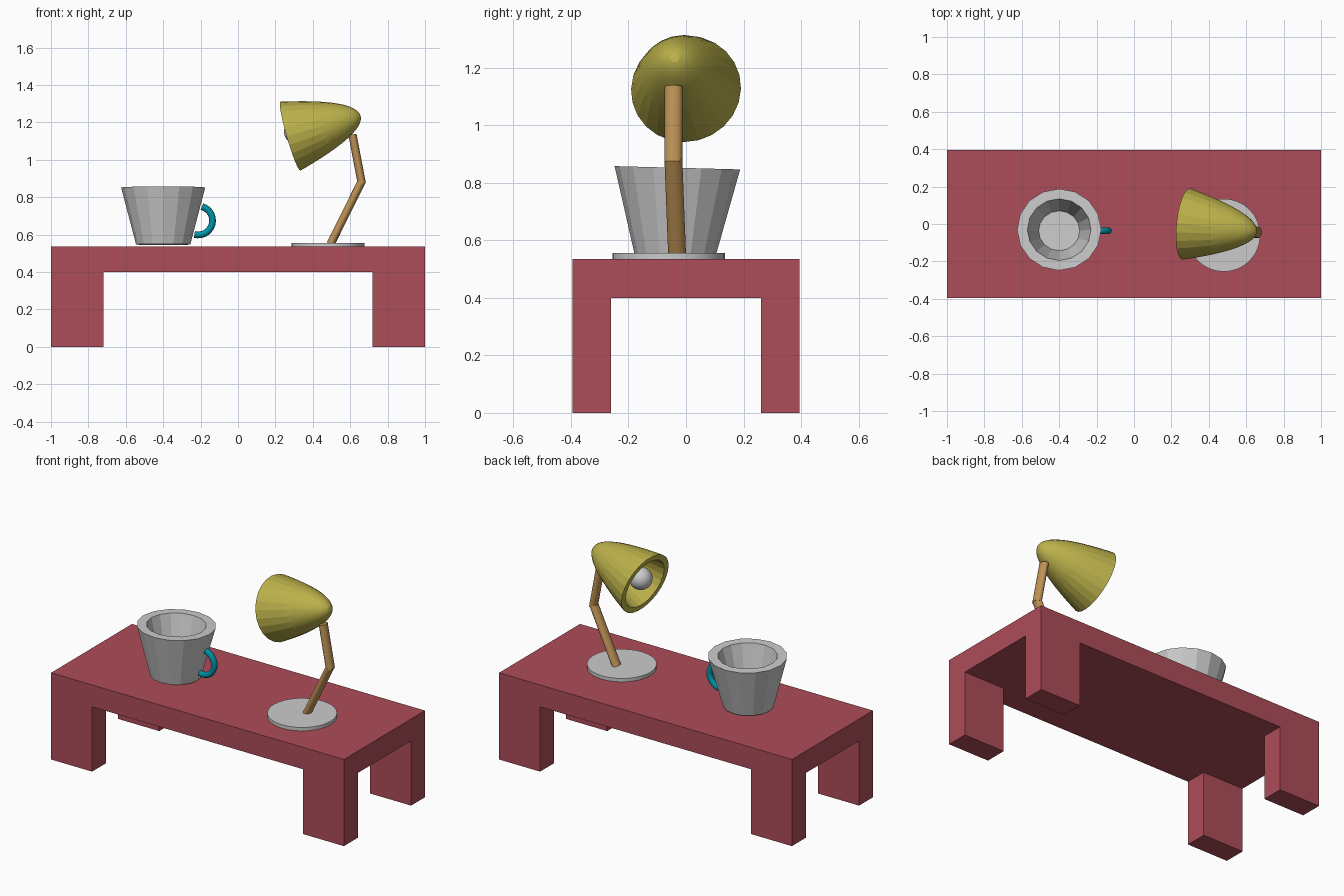
import bpy, bmesh
from math import cos, sin, pi, radians, sqrt
from mathutils import Vector, Matrix

if "Cube" in bpy.data.objects:
    bpy.data.objects.remove(bpy.data.objects["Cube"])


def material(name, rgb):
    m = bpy.data.materials.new(name)
    m.diffuse_color = (*rgb, 1)
    m.use_nodes = True
    m.node_tree.nodes["Principled BSDF"].inputs["Base Color"].default_value = m.diffuse_color
    return m


RED = material("red", (0.42, 0.075, 0.10))
YELLOW = material("yellow", (0.50, 0.44, 0.07))
WOOD = material("wood", (0.52, 0.29, 0.09))
TEAL = material("teal", (0.0, 0.30, 0.40))


def make(name, bm, mat=None, smooth=None):
    bmesh.ops.recalc_face_normals(bm, faces=bm.faces)
    me = bpy.data.meshes.new(name)
    bm.to_mesh(me)
    bm.free()
    ob = bpy.data.objects.new(name, me)
    bpy.context.collection.objects.link(ob)
    if mat:
        me.materials.append(mat)
    if smooth:
        bpy.ops.object.select_all(action='DESELECT')
        ob.select_set(True)
        bpy.context.view_layer.objects.active = ob
        bpy.ops.object.shade_smooth_by_angle(angle=radians(smooth))
    return ob


def box(name, lo, hi, mat):
    lo, hi = Vector(lo), Vector(hi)
    bm = bmesh.new()
    bmesh.ops.create_cube(bm, size=1, matrix=Matrix.Translation((lo + hi) / 2)
                          @ Matrix.Diagonal((*(hi - lo), 1)))
    return make(name, bm, mat)


def lathe(name, profile, sides, matrix, mat=None, smooth=None):
    """Revolve (radius, height) points around local z."""
    bm = bmesh.new()
    rings = []
    for r, z in profile:
        n = 1 if r < 1e-6 else sides
        rings.append([bm.verts.new(matrix @ Vector((r * cos(2 * pi * i / sides),
                                                    r * sin(2 * pi * i / sides), z)))
                      for i in range(n)])
    for a, b in zip(rings, rings[1:]):
        for i in range(sides):
            j = (i + 1) % sides
            quad = [a[i % len(a)], a[j % len(a)], b[j % len(b)], b[i % len(b)]]
            bm.faces.new(list(dict.fromkeys(quad)))
    return make(name, bm, mat, smooth)


def along(start, direction):
    """Matrix placing local z along a direction."""
    return Matrix.Translation(start) @ Vector(direction).to_track_quat('Z', 'Y').to_matrix().to_4x4()


# Table
box("table_top", (-1, -0.395, 0.40), (1, 0.395, 0.535), RED)
for sx, side in ((-1, "left"), (1, "right")):
    for sy, end in ((-1, "front"), (1, "back")):
        xs, ys = sorted((sx, sx * 0.72)), sorted((sy * 0.395, sy * 0.26))
        box(f"{end}_{side}_leg", (xs[0], ys[0], 0), (xs[1], ys[1], 0.40), RED)

# Mug, tilted very slightly
mug = (Matrix.Translation((-0.40, -0.038, 0.547)) @ Matrix.Rotation(radians(-1.5), 4, 'X')
       @ Matrix.Diagonal((1, 0.97, 1, 1)))
lathe("mug", [(0, 0), (0.145, 0), (0.225, 0.305), (0.17, 0.305), (0.11, 0.07), (0, 0.07)], 16, mug)

# Mug handle: half ring leaning with the wall
cu = bpy.data.curves.new("mug_handle", 'CURVE')
cu.dimensions = '3D'
cu.bevel_depth = 0.018
cu.bevel_resolution = 2
cu.use_fill_caps = True
N = 14
sp = cu.splines.new('POLY')
sp.points.add(N)
for i, p in enumerate(sp.points):
    a = -pi / 2 + pi * i / N - radians(15)
    p.co = (-0.213 + 0.077 * cos(a), -0.036, 0.675 + 0.077 * sin(a), 1)
cu.materials.append(TEAL)
handle = bpy.data.objects.new("mug_handle", cu)
bpy.context.collection.objects.link(handle)

# Lamp base
lathe("lamp_base", [(0, 0), (0.195, 0), (0.195, 0.022), (0, 0.022)], 32,
      Matrix.Translation((0.48, -0.06, 0.534)), None, 30)


# Lamp arms: slightly flattened rods
def rod(name, a, b):
    a, b = Vector(a), Vector(b)
    d = (b - a).normalized()
    side = Vector((0, 1, 0))
    side = (side - d * side.dot(d)).normalized()
    m = Matrix((side.cross(d) * 0.022, side * 0.031, d)).transposed().to_4x4()
    lathe(name, [(0, 0), (1, 0), (1, (b - a).length), (0, (b - a).length)], 16,
          Matrix.Translation(a) @ m, WOOD, 40)


rod("lower_arm", (0.495, -0.031, 0.55), (0.662, -0.044, 0.885))
rod("upper_arm", (0.662, -0.044, 0.872), (0.612, -0.043, 1.135))

# Lamp shade: hollow paraboloid shell
rim, axis = Vector((0.28, 0, 1.126)), Vector((0.375, -0.04, 0.109)).normalized()
K = 12


def bowl(r, length):
    return [(r * k / K, length * (1 - (k / K) ** 2)) for k in range(K + 1)]


lathe("lamp_shade", bowl(0.192, 0.393) + bowl(0.157, 0.355)[::-1], 24,
      along(rim, axis), YELLOW, 14)

# Bulb with a neck reaching into the shade
R = 0.066
ball = [(R * sin(pi * k / 12), -R * cos(pi * k / 12)) for k in range(10)]
lathe("bulb", ball + [(0.035, 0.09), (0.035, 0.27), (0, 0.27)], 24,
      along(rim + axis * 0.036 + Vector((-0.003, 0, 0.014)), axis), None, 40)
